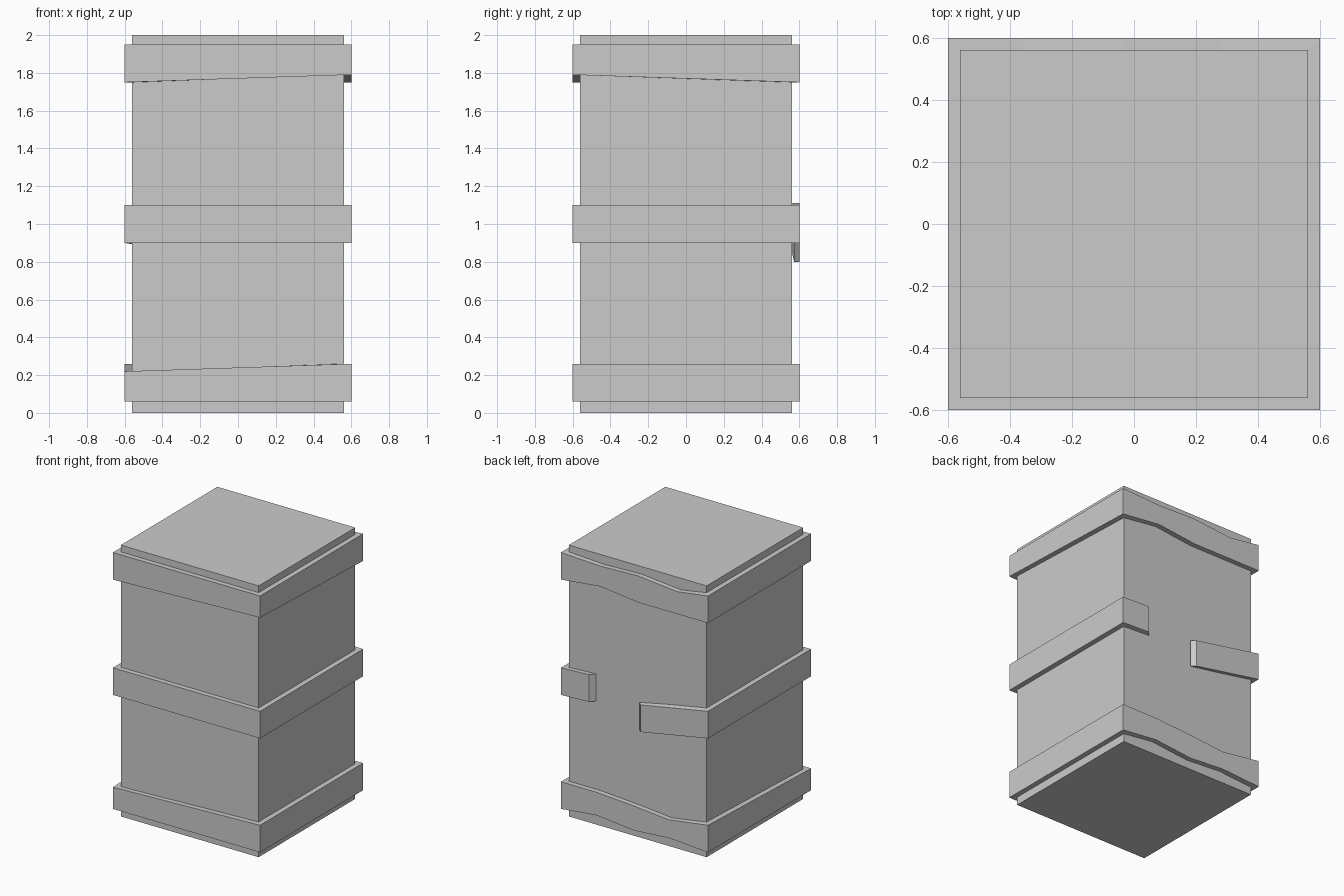
import bpy, bmesh

if "Cube" in bpy.data.objects:
    bpy.data.objects.remove(bpy.data.objects["Cube"])

OUT, INN, BODY = 0.60, 0.55, 0.562


def finish(name, bm):
    bmesh.ops.recalc_face_normals(bm, faces=bm.faces[:])
    me = bpy.data.meshes.new(name)
    bm.to_mesh(me)
    bm.free()
    ob = bpy.data.objects.new(name, me)
    bpy.context.collection.objects.link(ob)
    return ob


def strap(name, stations, closed):
    """Sweep a rectangular section; station = outer xy, inner xy, top-edge z, bottom-edge z."""
    bm = bmesh.new()
    rings = []
    for (ox, oy), (ix, iy), top, bottom in stations:
        rings.append([bm.verts.new(p) for p in
                      ((ox, oy, bottom), (ox, oy, top), (ix, iy, top), (ix, iy, bottom))])
    n = len(rings)
    for i in range(n if closed else n - 1):
        a, b = rings[i], rings[(i + 1) % n]
        for k in range(4):
            m = (k + 1) % 4
            bm.faces.new((a[k], a[m], b[m], b[k]))
    if not closed:
        bm.faces.new(rings[0])
        bm.faces.new(rings[-1])
    return finish(name, bm)


def corner(sx, sy, top, bottom):
    return ((sx * OUT, sy * OUT), (sx * INN, sy * INN), top, bottom)


def back(x, top, bottom):
    return ((x, OUT), (x, INN), top, bottom)


# Main block
bm = bmesh.new()
bmesh.ops.create_cube(bm, size=1)
for v in bm.verts:
    v.co = (v.co.x * 2 * BODY, v.co.y * 2 * BODY, (v.co.z + 0.5) * 2)
finish("block_body", bm)

# Upper strap: wavy across the back, narrow at the front right corner
strap("upper_strap", [
    corner(1, 1, 1.95, 1.75), corner(1, -1, 1.95, 1.79),
    corner(-1, -1, 1.95, 1.75), corner(-1, 1, 1.95, 1.75),
    back(-0.35, 1.915, 1.75), back(-0.03, 1.945, 1.75), back(0.28, 1.935, 1.785),
], True)

# Lower strap: wavy across the back, narrow at the front left corner
strap("lower_strap", [
    corner(1, 1, 0.26, 0.06), corner(1, -1, 0.26, 0.06),
    corner(-1, -1, 0.22, 0.06), corner(-1, 1, 0.26, 0.06),
    back(-0.28, 0.215, 0.08), back(0.0, 0.24, 0.06), back(0.31, 0.26, 0.09),
], True)

# Middle strap: broken at the back, with one end sagging away from the block
strap("broken_middle_strap", [
    ((0.37, 0.60), (0.34, 0.565), 1.11, 0.91),
    corner(1, 1, 1.10, 0.90), corner(1, -1, 1.10, 0.90),
    corner(-1, -1, 1.10, 0.90), corner(-1, 1, 1.10, 0.90),
    ((-0.05, 0.60), (-0.02, 0.572), 1.00, 0.80),
], False)
